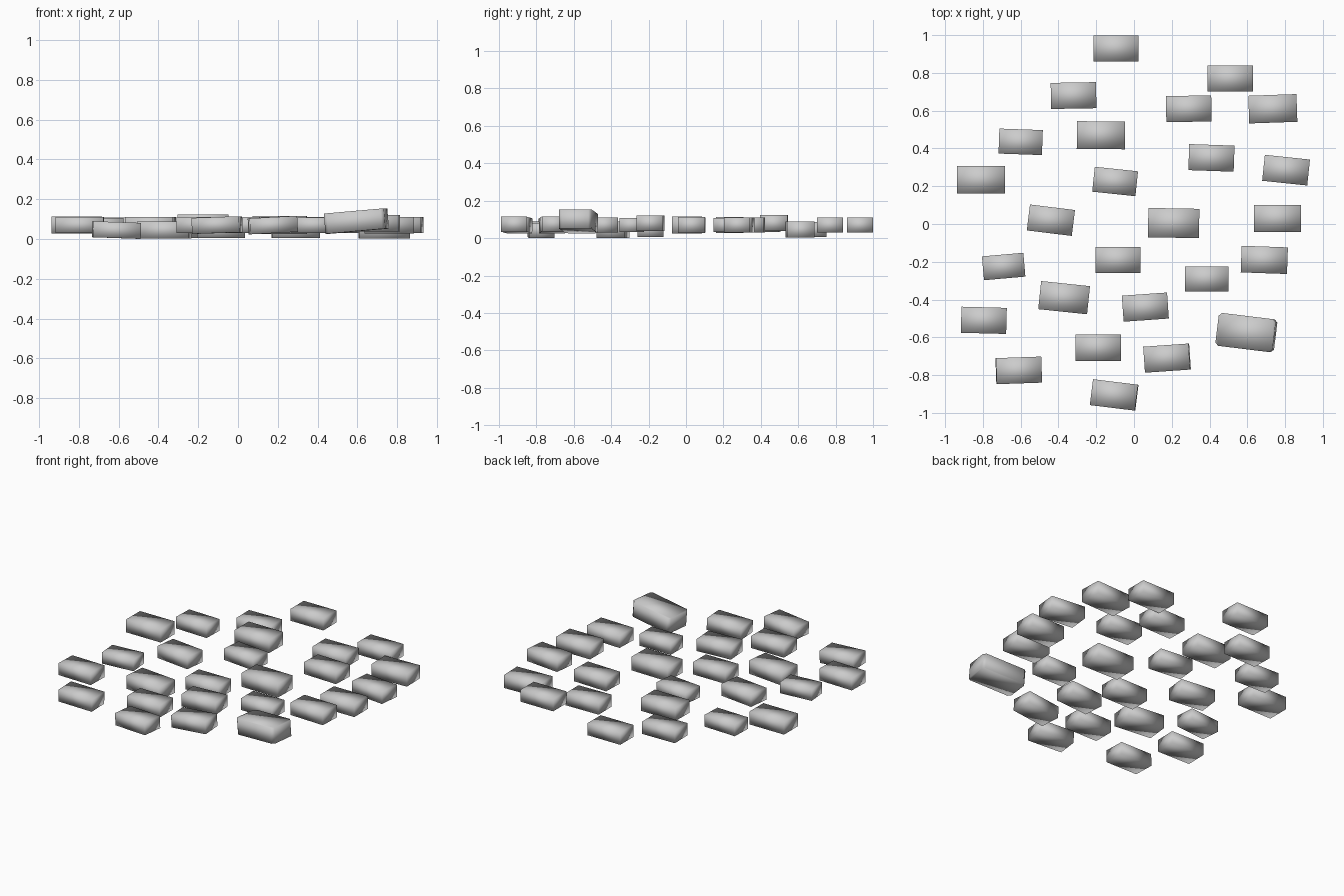
import bpy
import bmesh
from math import radians
from mathutils import Matrix

default_cube = bpy.data.objects.get("Cube")
if default_cube:
    bpy.data.objects.remove(default_cube, do_unlink=True)

# One plain stone colour for every block
stone = bpy.data.materials.new("pale_grey_stone")
stone.use_nodes = True
stone.diffuse_color = (0.6, 0.6, 0.6, 1)
stone.node_tree.nodes["Principled BSDF"].inputs["Base Color"].default_value = stone.diffuse_color

# All blocks share these proportions relative to their length
DEPTH_RATIO = 0.575
HEIGHT_RATIO = 0.335


def add_block(name, x, y, z, yaw=0, length=0.24, tilt=0, corner_cut=0):
    """Softly shaded stone block; a positive tilt raises its +x end."""
    bm = bmesh.new()
    bmesh.ops.create_cube(bm, size=1)
    size = (length, length * DEPTH_RATIO, length * HEIGHT_RATIO)
    bmesh.ops.scale(bm, vec=size, verts=bm.verts)

    # Clip the upright corners where the stone is worn
    if corner_cut:
        uprights = [e for e in bm.edges
                    if abs(e.verts[0].co.z - e.verts[1].co.z) > size[2] / 2]
        bmesh.ops.bevel(bm, geom=uprights, offset=corner_cut,
                        segments=1, affect='EDGES')

    for face in bm.faces:
        face.smooth = True
    mesh = bpy.data.meshes.new(name)
    bm.to_mesh(mesh)
    bm.free()
    mesh.materials.append(stone)

    block = bpy.data.objects.new(name, mesh)
    block.matrix_world = (Matrix.Translation((x, y, z))
                          @ Matrix.Rotation(radians(yaw), 4, 'Z')
                          @ Matrix.Rotation(radians(-tilt), 4, 'Y'))
    bpy.context.collection.objects.link(block)


# Rows hold x, y, then optional yaw, length and tilt
sunken_stones = [
    (-0.32, 0.68, 1),
    (0.29, 0.61, 1),
    (0.735, 0.61, 2, 0.255),
    (-0.085, -0.19),
    (-0.37, -0.39, -6, 0.26),
    (-0.61, -0.775, 2, 0.24, -2),
]
level_stones = [
    (-0.095, 0.93),
    (0.51, 0.77),
    (-0.6, 0.435, -2, 0.23),
    (0.41, 0.35, -2),
    (-0.81, 0.235, 0, 0.255),
    (-0.1, 0.225, -6, 0.23),
    (0.805, 0.285, -6),
    (-0.44, 0.02, -7),
    (0.21, 0.005, -1, 0.27),
    (0.76, 0.03, 0, 0.25),
    (-0.69, -0.225, 5, 0.22),
    (0.385, -0.29, 0, 0.23),
    (0.06, -0.44, 4),
    (-0.795, -0.51, -1.5),
    (-0.19, -0.655),
    (0.175, -0.71, 4, 0.24, 3),
    (-0.105, -0.905, -7, 0.24, 2),
]
raised_stones = [
    (-0.175, 0.47, -0.5, 0.255),
    (0.69, -0.19, -2, 0.245),
]

for label, height, rows in (("sunken", 0.045, sunken_stones),
                            ("level", 0.07, level_stones),
                            ("raised", 0.08, raised_stones)):
    for number, (x, y, *options) in enumerate(rows, start=1):
        add_block(f"{label}_stone_{number}", x, y, height, *options)

# Large worn stone, lifted at one end
add_block("large_tilted_stone", 0.595, -0.575, 0.09, -7, 0.305, 5, corner_cut=0.016)
